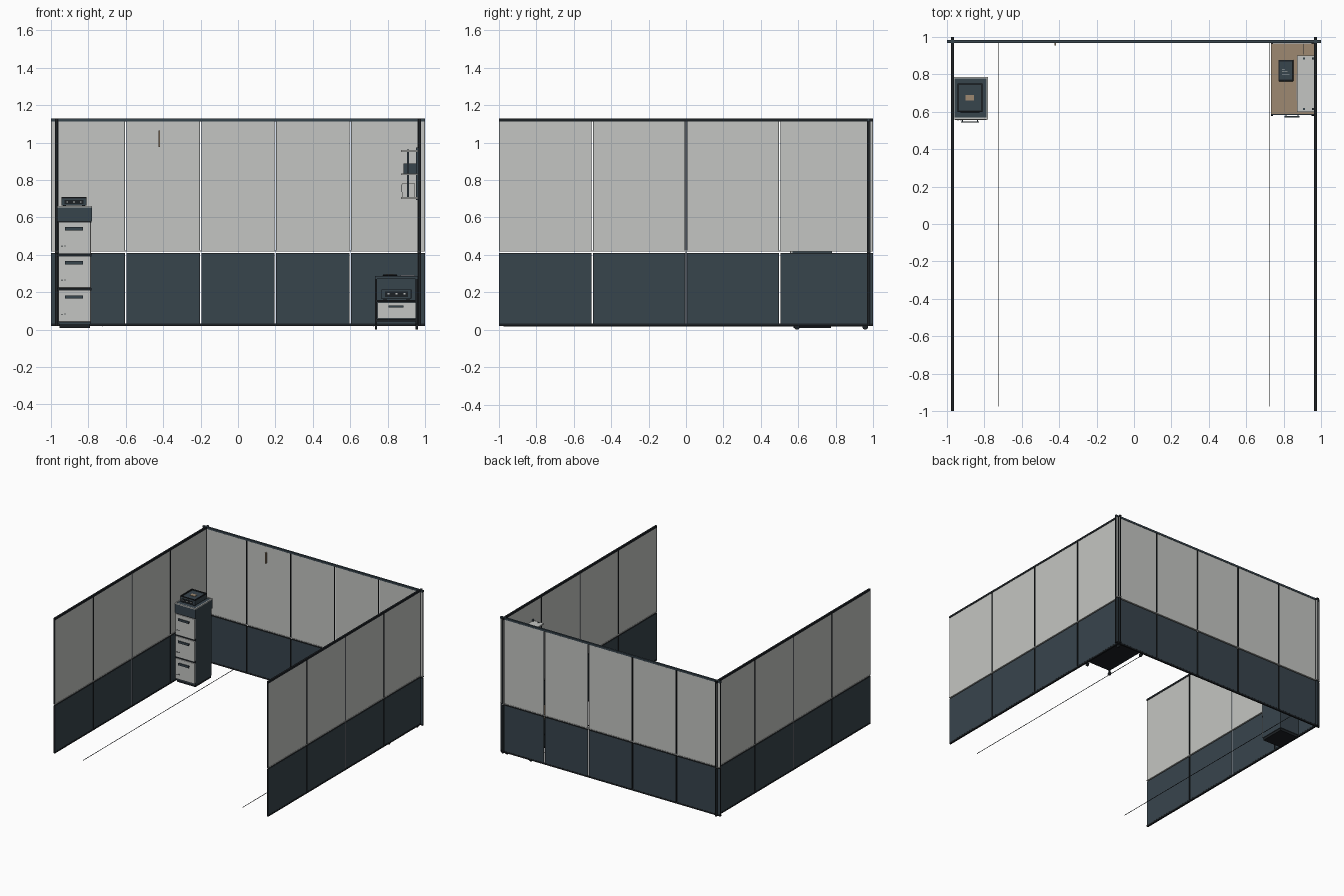
import bpy, bmesh, math
from mathutils import Matrix, Vector


def material(name, rgb):
    m = bpy.data.materials.new(name)
    m.diffuse_color = (*rgb, 1)
    return m


LIGHT = material("light grey", (0.55, 0.56, 0.54))
SLATE = material("slate", (0.039, 0.058, 0.073))
BLACK = material("near black", (0.012, 0.015, 0.018))
WOOD = material("wood", (0.34, 0.25, 0.165))
STEEL = material("steel grey", (0.27, 0.28, 0.31))


def finish(name, bm, mat):
    me = bpy.data.meshes.new(name)
    bm.to_mesh(me)
    bm.free()
    me.materials.append(mat)
    ob = bpy.data.objects.new(name, me)
    bpy.context.collection.objects.link(ob)
    return ob


def boxes(name, mat, *spans, bevel=0):
    """Each span is x0, x1, y0, y1, z0, z1."""
    bm = bmesh.new()
    for x0, x1, y0, y1, z0, z1 in spans:
        mid = Vector((x0 + x1, y0 + y1, z0 + z1)) / 2
        size = Matrix.Diagonal((x1 - x0, y1 - y0, z1 - z0, 1))
        bmesh.ops.create_cube(bm, size=1, matrix=Matrix.Translation(mid) @ size)
    ob = finish(name, bm, mat)
    if bevel:
        mod = ob.modifiers.new("soft edges", "BEVEL")
        mod.width, mod.segments = bevel, 2
    return ob


def wheels(name, mat, points, radius, width):
    bm = bmesh.new()
    for p in points:
        bmesh.ops.create_cone(bm, cap_ends=True, segments=16, radius1=radius,
                              radius2=radius, depth=width,
                              matrix=Matrix.Translation(p) @ Matrix.Rotation(math.pi / 2, 4, "Y"))
    return finish(name, bm, mat)


# Partition walls: framed panels separated by narrow gaps
def wall(name, axis, pos, count):
    def span(a, b, half, z0, z1):
        if axis == "x":
            return (a, b, pos - half, pos + half, z0, z1)
        return (pos - half, pos + half, a, b, z0, z1)

    step, gap, rim = 2 / count, 0.004, 0.003
    frames, upper, lower = [], [], []
    for i in range(count):
        a = -1 + i * step + (gap if i else 0)
        b = -1 + (i + 1) * step - (gap if i < count - 1 else 0)
        for z0, z1, fill in ((0.03, 0.411, lower), (0.420, 1.115, upper)):
            frames.append(span(a, b, 0.005, z0, z1))
            fill.append(span(a + rim, b - rim, 0.006, z0 + rim, z1 - rim))
    boxes(name + "_panel_frames", BLACK, *frames)
    boxes(name + "_lower_panels", SLATE, *lower)
    boxes(name + "_upper_panels", LIGHT, *upper)
    boxes(name + "_top_rail", SLATE if axis == "x" else BLACK, span(-1, 1, 0.0075, 1.113, 1.129))
    boxes(name + "_bottom_rail", BLACK, span(-1, 1, 0.0065, 0.02, 0.032))
    boxes(name + "_middle_ledge", LIGHT, span(-1, 1, 0.0085, 0.418, 0.424))
    if count % 2 == 0:
        boxes(name + "_centre_post", STEEL, span(-0.003, 0.003, 0.003, 0.03, 1.115))


wall("back_wall", "x", 0.976, 5)
wall("left_wall", "y", -0.97, 4)
wall("right_wall", "y", 0.97, 4)
boxes("corner_posts", BLACK, *[(s * 0.97 - 0.009, s * 0.97 + 0.009, 0.967, 0.985, 0.02, 1.129)
                              for s in (-1, 1)])

# Thin floor strips
boxes("floor_strips", BLACK, *[(s * 0.724 - 0.0015, s * 0.724 + 0.0015, -0.975, 0.968, 0.017, 0.02)
                              for s in (-1, 1)])

# Thin hanging strip on the back wall
boxes("wall_strip", WOOD, (-0.424, -0.416, 0.955, 0.97, 0.978, 1.066))

# Filing cabinet
boxes("cabinet_body", SLATE, (-0.962, -0.785, 0.57, 0.78, 0.03, 0.655))
boxes("cabinet_base", BLACK, (-0.955, -0.79, 0.575, 0.775, 0.01, 0.03))
boxes("cabinet_top_band", SLATE, (-0.966, -0.781, 0.562, 0.784, 0.58, 0.657))
boxes("cabinet_top_rim", LIGHT,
      (-0.968, -0.780, 0.56, 0.569, 0.653, 0.661), (-0.968, -0.780, 0.777, 0.786, 0.653, 0.661),
      (-0.968, -0.960, 0.56, 0.786, 0.653, 0.661), (-0.788, -0.780, 0.56, 0.786, 0.653, 0.661))
for i in range(3):
    z = 0.042 + i * 0.182
    boxes("drawer_front", LIGHT, (-0.96, -0.787, 0.557, 0.572, z, z + 0.168), bevel=0.003)
    boxes("drawer_shadow_gap", BLACK, (-0.964, -0.784, 0.564, 0.575, z + 0.168, z + 0.182))
    boxes("drawer_handle", SLATE, (-0.925, -0.828, 0.543, 0.549, z + 0.124, z + 0.142),
          (-0.92, -0.914, 0.545, 0.56, z + 0.128, z + 0.138),
          (-0.839, -0.833, 0.545, 0.56, z + 0.128, z + 0.138))
    boxes("drawer_lock", BLACK, (-0.945, -0.938, 0.553, 0.559, z + 0.036, z + 0.043),
          (-0.928, -0.921, 0.553, 0.559, z + 0.038, z + 0.045))


# Low desktop machine, used on the cabinet and inside the trolley
def machine(name, x, y, z, w, d, h):
    boxes(name + "_body", SLATE, (x - w / 2, x + w / 2, y - d / 2, y + d / 2, z + 0.006, z + h), bevel=0.004)
    boxes(name + "_feet", BLACK, *[(x + sx * w * 0.38 - 0.008, x + sx * w * 0.38 + 0.008,
                                   y + sy * d * 0.38 - 0.008, y + sy * d * 0.38 + 0.008, z, z + 0.008)
                                  for sx in (-1, 1) for sy in (-1, 1)])
    f = y - d / 2
    boxes(name + "_slot", BLACK, (x - w * 0.38, x + w * 0.38, f - 0.003, f + 0.002, z + h * 0.3, z + h * 0.8))
    boxes(name + "_buttons", LIGHT, *[(x + k * w * 0.27 - 0.005, x + k * w * 0.27 + 0.005,
                                      f - 0.005, f, z + h * 0.5, z + h * 0.64) for k in (-1, 0, 1)])


machine("cabinet_machine", -0.877, 0.675, 0.657, 0.134, 0.155, 0.046)
boxes("machine_lid_frame", BLACK,
      (-0.944, -0.81, 0.599, 0.607, 0.70, 0.71), (-0.944, -0.81, 0.744, 0.752, 0.70, 0.71),
      (-0.944, -0.936, 0.6, 0.75, 0.70, 0.71), (-0.818, -0.81, 0.6, 0.75, 0.70, 0.71))
boxes("machine_label", WOOD, (-0.90, -0.855, 0.66, 0.69, 0.702, 0.706))

# Trolley with wooden top, open bay, drawer and castors
X0, X1, Y0, Y1 = 0.732, 0.962, 0.585, 0.966
boxes("trolley_top", WOOD, (X0, X1, Y0 + 0.004, Y1, 0.28, 0.288))
boxes("trolley_top_edge", SLATE, (X0, X1, Y0, Y1, 0.27, 0.281), (X0, X1, Y0 - 0.002, Y0 + 0.006, 0.27, 0.288))
corners = [(x, y) for x in (X0 + 0.006, X1 - 0.006) for y in (Y0 + 0.008, Y1 - 0.008)]
boxes("trolley_legs", BLACK, *[(x - 0.006, x + 0.006, y - 0.006, y + 0.006, 0.03, 0.27) for x, y in corners])
wheels("trolley_castors", BLACK, [Vector((x, y, 0.015)) for x, y in corners], 0.015, 0.012)
boxes("trolley_sides", SLATE, (X0 + 0.002, X0 + 0.008, Y0 + 0.01, Y1, 0.05, 0.27),
      (X1 - 0.008, X1 - 0.002, Y0 + 0.01, Y1, 0.05, 0.27),
      (X0 + 0.004, X1 - 0.004, Y1 - 0.01, Y1 - 0.004, 0.05, 0.27))
boxes("trolley_shelves", BLACK, (X0, X1, Y0, Y1, 0.148, 0.158), (X0, X1, Y0, Y1, 0.045, 0.056))
boxes("trolley_drawer", LIGHT, (X0 + 0.014, X1 - 0.014, Y0 - 0.003, Y1 - 0.03, 0.06, 0.144))
boxes("trolley_drawer_handle", SLATE, (0.805, 0.885, 0.570, 0.577, 0.118, 0.128),
      (0.81, 0.816, 0.572, 0.585, 0.12, 0.127), (0.874, 0.88, 0.572, 0.585, 0.12, 0.127))
machine("trolley_machine", 0.847, 0.70, 0.158, 0.16, 0.2, 0.058)

# Tablet on the trolley
boxes("tablet", BLACK, (0.773, 0.852, 0.763, 0.878, 0.288, 0.294), bevel=0.002)
boxes("tablet_screen", SLATE, (0.779, 0.846, 0.772, 0.869, 0.294, 0.296))
boxes("tablet_marks", LIGHT, *[(0.792, 0.792 + w, y, y + 0.004, 0.296, 0.2975)
                              for w, y in ((0.016, 0.825), (0.03, 0.812), (0.04, 0.799))])
boxes("loose_sheet", STEEL, (0.87, 0.945, 0.66, 0.80, 0.288, 0.292))
boxes("trolley_top_seam", BLACK, (0.904, 0.907, 0.905, 0.966, 0.288, 0.2895))

# Wall shelves on the right partition
levels = (0.70, 0.826, 0.951)
boxes("wall_shelf_boards", LIGHT, *[(0.872, 0.963, 0.6, 0.9, z, z + 0.01) for z in levels])
boxes("wall_shelf_uprights", SLATE, *[(0.953, 0.964, y - 0.006, y + 0.006, 0.692, 0.975) for y in (0.615, 0.885)])
boxes("wall_shelf_posts", SLATE, *[(0.904, 0.915, y - 0.005, y + 0.005, 0.70, 0.964) for y in (0.615, 0.885)])
boxes("shelf_storage_box", SLATE, (0.885, 0.955, 0.65, 0.78, 0.836, 0.888))
boxes("shelf_folders", LIGHT, *[(0.878, 0.945, y, y + 0.025, 0.71, 0.782) for y in (0.66, 0.69, 0.72)])
boxes("shelf_folder_spines", SLATE, *[(0.875, 0.879, y, y + 0.025, 0.735, 0.775) for y in (0.66, 0.69, 0.72)])
